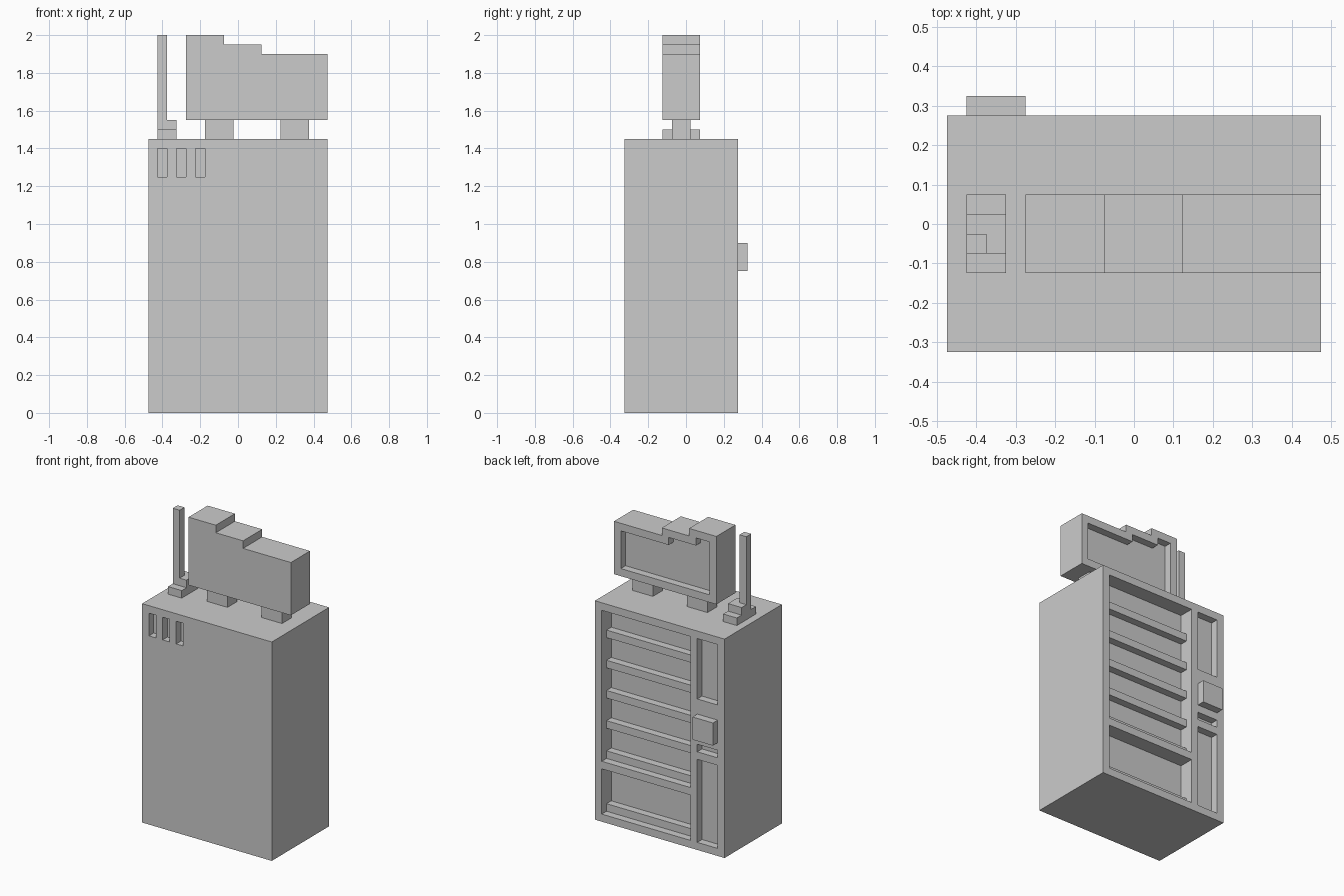
import bpy, bmesh

if "Cube" in bpy.data.objects:
    bpy.data.objects.remove(bpy.data.objects["Cube"])


def add_box(bm, x0, x1, y0, y1, z0, z1):
    v = [bm.verts.new((x, y, z)) for x in (x0, x1) for y in (y0, y1) for z in (z0, z1)]
    for f in ((0, 1, 3, 2), (4, 6, 7, 5), (0, 4, 5, 1), (2, 3, 7, 6), (0, 2, 6, 4), (1, 5, 7, 3)):
        bm.faces.new([v[i] for i in f])


def finish(name, bm):
    bmesh.ops.recalc_face_normals(bm, faces=bm.faces)
    mesh = bpy.data.meshes.new(name)
    bm.to_mesh(mesh)
    bm.free()
    obj = bpy.data.objects.new(name, mesh)
    bpy.context.collection.objects.link(obj)
    return obj


def boxes(name, *dims):
    bm = bmesh.new()
    for d in dims:
        add_box(bm, *d)
    return finish(name, bm)


def profile(name, pts, y0, y1):
    """Extrude an (x, z) outline along y."""
    bm = bmesh.new()
    face = bm.faces.new([bm.verts.new((x, y0, z)) for x, z in pts])
    ext = bmesh.ops.extrude_face_region(bm, geom=[face])
    verts = [g for g in ext["geom"] if isinstance(g, bmesh.types.BMVert)]
    bmesh.ops.translate(bm, verts=verts, vec=(0, y1 - y0, 0))
    return finish(name, bm)


def cut(obj, cutter):
    cutter.hide_render = True
    mod = obj.modifiers.new("recess", 'BOOLEAN')
    mod.operation = 'DIFFERENCE'
    mod.solver = 'EXACT'
    mod.object = cutter
    bpy.context.view_layer.objects.active = obj
    bpy.ops.object.modifier_apply(modifier=mod.name)
    bpy.data.objects.remove(cutter)


FRONT, BACK = -0.325, 0.275
OUT = 0.02  # cutter overshoot

# Cabinet with display bays, side column recesses and front vents
cabinet = boxes("cabinet", (-0.475, 0.475, FRONT, BACK, 0, 1.45))
bays = [(-0.225, 0.425, BACK - 0.1, BACK + OUT, a, b) for a, b in ((0.4, 1.4), (0.05, 0.35))]
column = [(-0.425, -0.275, BACK - 0.05, BACK + OUT, a, b)
          for a, b in ((1.0, 1.4), (0.65, 0.7), (0.05, 0.6))]
vents = [(x, x + 0.05, FRONT - OUT, FRONT + 0.05, 1.25, 1.4) for x in (-0.425, -0.325, -0.225)]
cut(cabinet, boxes("recess_cutter", *bays, *column, *vents))

# Shelves inside the bays
for i, z in enumerate((1.2, 1.0, 0.8, 0.6, 0.4, 0.05)):
    boxes(f"shelf_{i + 1}", (-0.225, 0.425, BACK - 0.1, BACK - 0.05, z, z + 0.05))

# Payment box on the column
boxes("payment_box", (-0.425, -0.275, BACK, BACK + 0.05, 0.75, 0.9))

# Stepped roof sign with a framed recess in its back
sign = profile("roof_sign", [(-0.275, 1.55), (0.475, 1.55), (0.475, 1.9), (0.125, 1.9),
                             (0.125, 1.95), (-0.075, 1.95), (-0.075, 2.0), (-0.275, 2.0)],
               -0.125, 0.075)
cut(sign, profile("sign_cutter", [(-0.225, 1.6), (0.425, 1.6), (0.425, 1.85), (0.075, 1.85),
                                  (0.075, 1.9), (-0.125, 1.9), (-0.125, 1.95), (-0.225, 1.95)],
                  0.025, 0.075 + OUT))
for i, x in enumerate((-0.175, 0.225)):
    boxes(f"sign_leg_{i + 1}", (x, x + 0.15, -0.075, 0.025, 1.45, 1.55))

# Antenna on a two-step base
boxes("antenna_base", (-0.425, -0.325, -0.125, 0.075, 1.45, 1.5))
boxes("antenna_mount", (-0.425, -0.325, -0.075, 0.025, 1.5, 1.55))
boxes("antenna_pole", (-0.425, -0.375, -0.075, -0.025, 1.55, 2.0))
